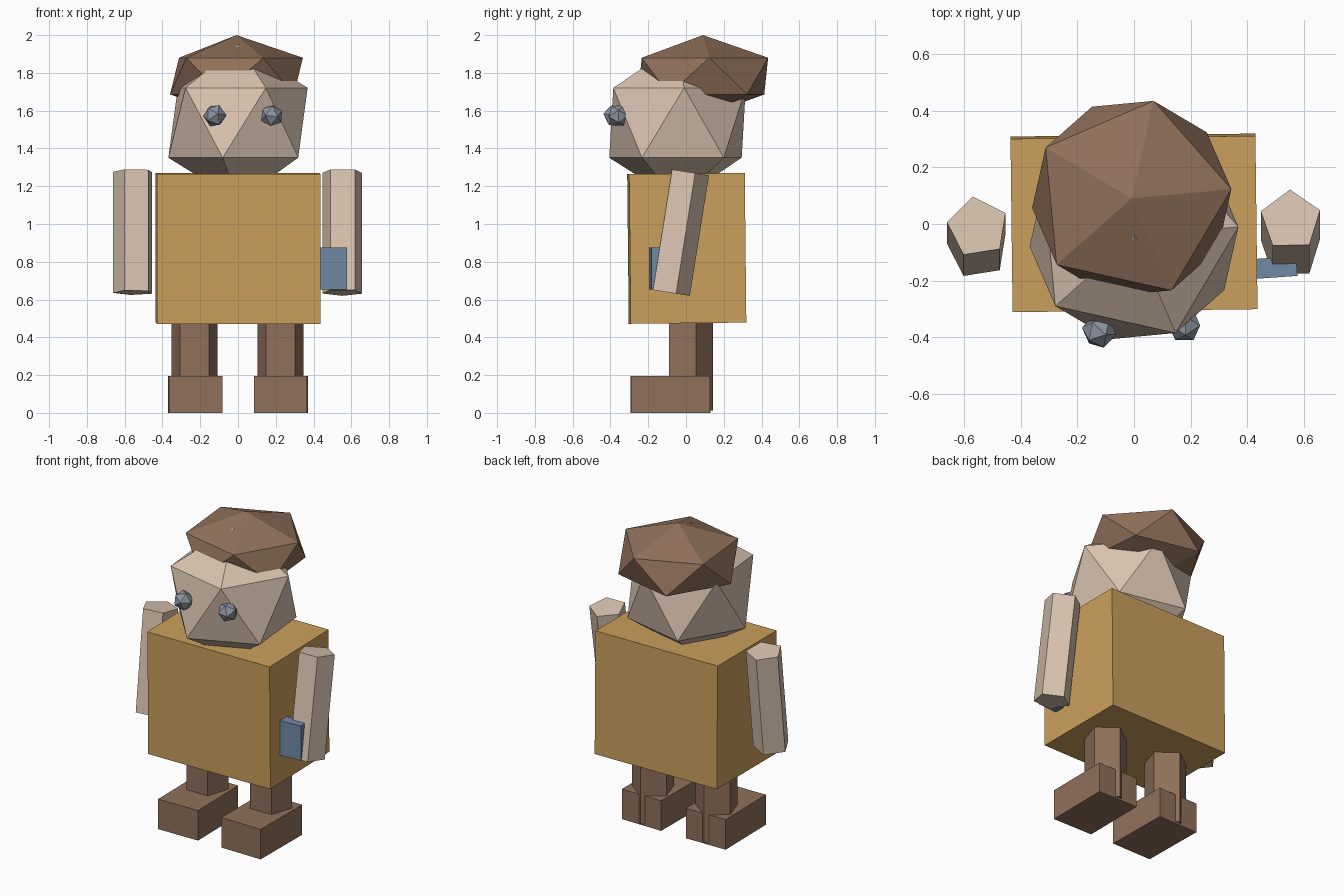
import bpy
from math import radians
from mathutils import Vector, Matrix

cube = bpy.data.objects.get("Cube")
if cube:
    bpy.data.objects.remove(cube, do_unlink=True)


def material(name, rgb):
    mat = bpy.data.materials.new(name)
    mat.use_nodes = True
    colour = (*rgb, 1)
    mat.diffuse_color = colour
    bsdf = next(n for n in mat.node_tree.nodes if n.type == 'BSDF_PRINCIPLED')
    bsdf.inputs["Base Color"].default_value = colour
    return mat


ochre = material("ochre", (0.60, 0.35, 0.11))
skin = material("skin", (0.70, 0.55, 0.435))
brown = material("brown", (0.28, 0.165, 0.105))
blue = material("slate_blue", (0.165, 0.255, 0.39))
grey = material("cool_grey", (0.27, 0.30, 0.355))


def finish(name, mat):
    obj = bpy.context.object
    obj.name = name
    obj.data.name = name
    obj.data.materials.append(mat)
    return obj


def box(name, mat, centre, size, turn=(0, 0, 0)):
    bpy.ops.mesh.primitive_cube_add(size=1, location=centre,
                                    rotation=[radians(a) for a in turn])
    obj = finish(name, mat)
    obj.scale = size
    return obj


def rough_ball(name, mat, centre, size, spin):
    """Icosahedron with rings of five, one upper ring point at angle spin."""
    bpy.ops.mesh.primitive_ico_sphere_add(subdivisions=1, radius=1)
    obj = finish(name, mat)
    ring_point = max((v.co for v in obj.data.vertices if 0.2 < v.co.z < 0.8),
                     key=lambda co: co.x)
    start = Vector((1, 0)).angle_signed(ring_point.xy)
    obj.data.transform(Matrix.Rotation(radians(spin) + start, 4, 'Z'))
    obj.location = centre
    obj.scale = size
    return obj


def limb(name, mat, bottom, top, radius, spin=0):
    """Five-sided prism between two points, with a corner to the back."""
    bottom, top = Vector(bottom), Vector(top)
    axis = top - bottom
    bpy.ops.mesh.primitive_cylinder_add(vertices=5, radius=radius, depth=axis.length)
    obj = finish(name, mat)
    obj.data.transform(Matrix.Rotation(radians(spin), 4, 'Z'))
    obj.location = (bottom + top) / 2
    obj.rotation_euler = Vector((0, 0, 1)).rotation_difference(axis).to_euler()
    return obj


# Torso
box("torso", ochre, (0, 0.004, 0.871), (0.865, 0.612, 0.792), (0.6, 0, 0.7))

# Head and hair
rough_ball("head", skin, (0, -0.045, 1.536), (0.414, 0.414, 0.414), 5.4)
rough_ball("hair", brown, (-0.008, 0.09, 1.783), (0.395, 0.395, 0.217), 5.4)

# Eyes
for name, x, y, tilt in (("right_eye", -0.123, -0.378, (80, 20, 12)),
                         ("left_eye", 0.178, -0.357, (95, -15, 30))):
    eye = rough_ball(name, grey, (x, y, 1.574), (0.062, 0.062, 0.062), 18)
    eye.rotation_euler = [radians(a) for a in tilt]

# Arms
limb("right_arm", skin, (-0.552, -0.086, 0.637), (-0.552, -0.011, 1.278), 0.11, 9)
limb("left_arm", skin, (0.553, -0.088, 0.637), (0.553, 0.013, 1.275), 0.11, 1)

# Block held against the left hand
box("held_block", blue, (0.45, -0.157, 0.764), (0.25, 0.07, 0.224), (0, 0, 4))

# Legs and feet
for side, x, foot_x, turn in (("right", -0.23, -0.227, 0.8), ("left", 0.225, 0.227, -0.5)):
    limb(side + "_leg", brown, (x, 0.014, 0.012), (x, 0.014, 0.7), 0.129)
    box(side + "_foot", brown, (foot_x, -0.082, 0.097), (0.282, 0.418, 0.194), (0, 0, turn))
